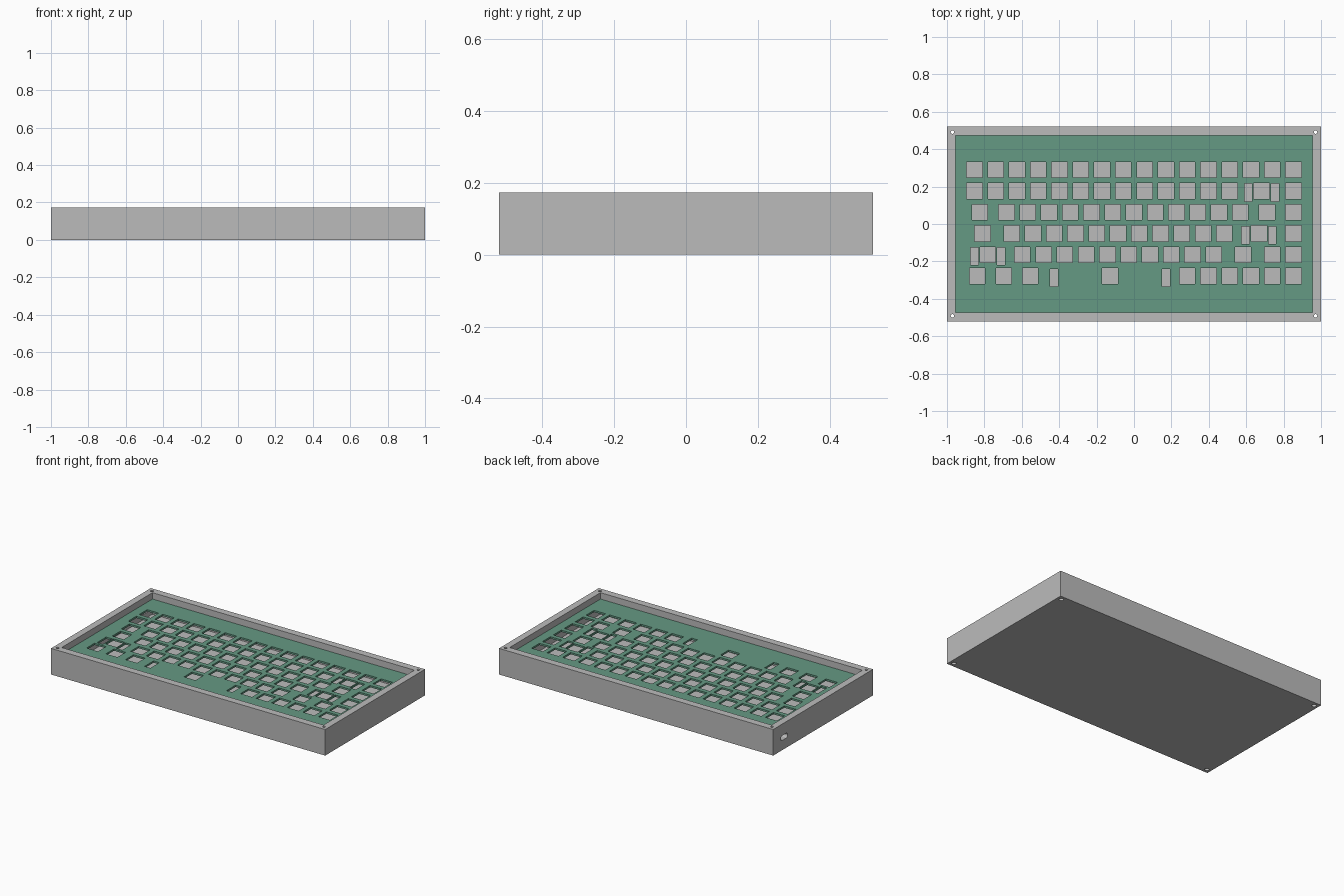
import bpy, bmesh
from mathutils import Matrix, Vector

cube = bpy.data.objects.get("Cube")
if cube:
    bpy.data.objects.remove(cube, do_unlink=True)

WIDTH, DEPTH, HEIGHT = 2.0, 1.04, 0.172
INNER_W, INNER_D = 1.91, 0.946
FLOOR, PLATE_TOP, PLATE_THICK = 0.03, 0.13, 0.012
PITCH, HOLE = 0.1137, 0.084


def material(name, rgb):
    mat = bpy.data.materials.new(name)
    mat.use_nodes = True
    mat.diffuse_color = (*rgb, 1)
    mat.node_tree.nodes["Principled BSDF"].inputs["Base Color"].default_value = (*rgb, 1)
    return mat


def add_box(bm, center, size):
    m = Matrix.Translation(center) @ Matrix.Diagonal((*size, 1))
    bmesh.ops.create_cube(bm, size=1, matrix=m)


def add_cylinder(bm, center, radius, length, rotation=Matrix()):
    bmesh.ops.create_cone(bm, cap_ends=True, segments=24, radius1=radius, radius2=radius,
                          depth=length, matrix=Matrix.Translation(center) @ rotation)


def make_object(name, bm, mat=None):
    mesh = bpy.data.meshes.new(name)
    bm.to_mesh(mesh)
    bm.free()
    obj = bpy.data.objects.new(name, mesh)
    bpy.context.collection.objects.link(obj)
    if mat:
        mesh.materials.append(mat)
    return obj


def cut(obj, bm):
    """Subtract the bmesh shapes from the object, then drop the cutter."""
    cutter = make_object("cutter", bm)
    cutter.hide_render = True
    mod = obj.modifiers.new("cut", "BOOLEAN")
    mod.operation, mod.solver, mod.object = "DIFFERENCE", "EXACT", cutter
    mod.use_self = True
    bpy.context.view_layer.objects.active = obj
    bpy.ops.object.modifier_apply(modifier=mod.name)
    bpy.data.objects.remove(cutter, do_unlink=True)


grey = material("case grey", (0.5, 0.5, 0.5))
green = material("plate green", (0.13, 0.32, 0.23))

# Case: solid block, hollowed from above
bm = bmesh.new()
add_box(bm, (0, 0, HEIGHT / 2), (WIDTH, DEPTH, HEIGHT))
case = make_object("case", bm, grey)
bm = bmesh.new()
add_box(bm, (0, 0, FLOOR + 0.5), (INNER_W, INNER_D, 1))
cut(case, bm)

# Corner screw holes, wider at the bottom
for radius, length in ((0.009, 1), (0.014, 0.03)):
    bm = bmesh.new()
    for sx in (-1, 1):
        for sy in (-1, 1):
            add_cylinder(bm, (sx * 0.971, sy * 0.491, 0), radius, length)
    cut(case, bm)

# Rounded cable port through the side wall
port = Vector((-0.98, 0.405, 0.08))
along_x = Matrix.Rotation(1.5708, 4, "Y")
bm = bmesh.new()
add_box(bm, port, (0.1, 0.04, 0.032))
cut(case, bm)
for side in (-1, 1):
    bm = bmesh.new()
    add_cylinder(bm, port + Vector((0, side * 0.02, 0)), 0.016, 0.1, along_x)
    cut(case, bm)

# Switch plate
bm = bmesh.new()
add_box(bm, (0, 0, PLATE_TOP - PLATE_THICK / 2), (INNER_W, INNER_D, PLATE_THICK))
plate = make_object("switch_plate", bm, green)

# Key widths per row, in key units; wide keys also get stabilizer slots
rows = [
    [1] * 16,
    [1] * 13 + [2, 1],
    [1.5] + [1] * 12 + [1.5, 1],
    [1.75] + [1] * 11 + [2.25, 1],
    [2.25] + [1] * 10 + [1.75, 1, 1],
    [1.25] * 3 + [6.25] + [1] * 6,
]
bm = bmesh.new()
for r, widths in enumerate(rows):
    y = 0.29 - r * PITCH
    left = -8 * PITCH
    for w in widths:
        x = left + w * PITCH / 2
        left += w * PITCH
        add_box(bm, (x, y, PLATE_TOP), (HOLE, HOLE, 0.1))
        if w >= 2:
            offset = 0.299 if w > 6 else 0.071
            for side in (-1, 1):
                add_box(bm, (x + side * offset, y - 0.008, PLATE_TOP), (0.042, 0.094, 0.1))
cut(plate, bm)
